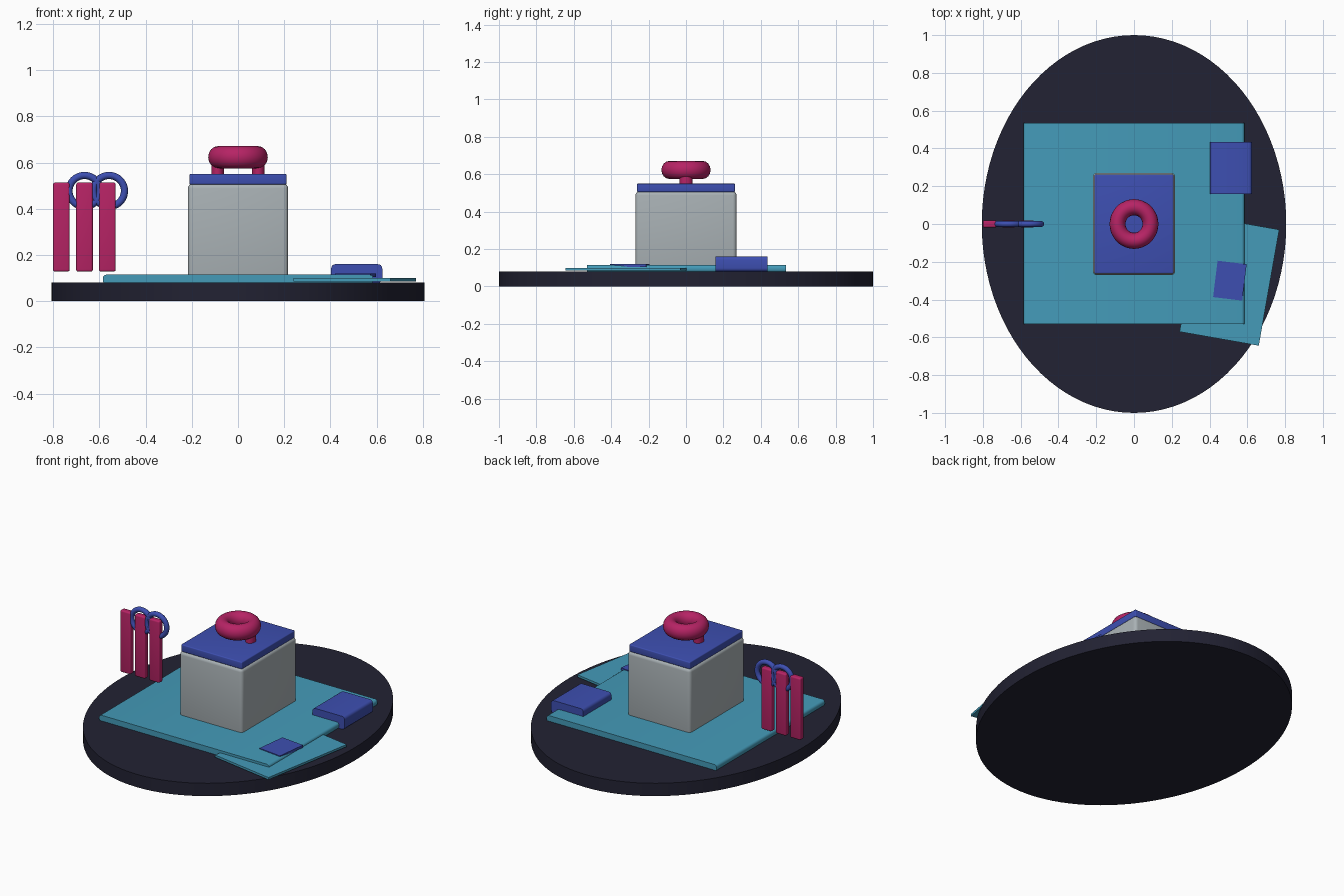
import bpy, bmesh, math

if "Cube" in bpy.data.objects:
    bpy.data.objects.remove(bpy.data.objects["Cube"])

def material(name, rgb):
    m = bpy.data.materials.new(name)
    m.diffuse_color = (*rgb, 1)
    m.use_nodes = True
    m.node_tree.nodes["Principled BSDF"].inputs["Base Color"].default_value = m.diffuse_color
    return m

NAVY = material("dark_navy", (0.016, 0.016, 0.033))
TEAL = material("teal", (0.058, 0.328, 0.485))
GREY = material("light_grey", (0.40, 0.445, 0.465))
BLUE = material("royal_blue", (0.047, 0.078, 0.44))
RED = material("raspberry", (0.47, 0.017, 0.13))

def finish(name, mat):
    ob = bpy.context.object
    ob.name = name
    ob.data.materials.append(mat)
    bpy.ops.object.shade_smooth_by_angle(angle=math.radians(35))
    return ob

def box(name, mat, lo, hi, bevel=0, axes=(0, 1, 2), turn=0):
    """Box between two corners; bevels only edges running along the given axes."""
    bpy.ops.mesh.primitive_cube_add(size=1, location=[(a + b) / 2 for a, b in zip(lo, hi)],
                                    rotation=(0, 0, turn))
    ob = bpy.context.object
    bm = bmesh.new()
    bm.from_mesh(ob.data)
    bmesh.ops.scale(bm, vec=[b - a for a, b in zip(lo, hi)], verts=bm.verts)
    if bevel:
        edges = [e for e in bm.edges
                 if any(abs(e.verts[0].co[i] - e.verts[1].co[i]) > 1e-4 for i in axes)]
        bmesh.ops.bevel(bm, geom=edges, offset=bevel, segments=4, profile=0.5, affect='EDGES')
    bm.to_mesh(ob.data)
    bm.free()
    return finish(name, mat)

def cylinder(name, mat, rx, ry, x, z0, z1, sides):
    bpy.ops.mesh.primitive_cylinder_add(vertices=sides, radius=1, depth=1, location=(x, 0, (z0 + z1) / 2))
    bpy.context.object.scale = (rx, ry, z1 - z0)
    bpy.ops.object.transform_apply(location=False, rotation=False)
    return finish(name, mat)

def ring(name, mat, loc, major, minor, tilt=0):
    bpy.ops.mesh.primitive_torus_add(location=loc, rotation=(tilt, 0, 0), major_radius=major,
                                     minor_radius=minor, major_segments=48, minor_segments=16)
    return finish(name, mat)

# Oval base and flat mat
cylinder("oval_base", NAVY, 0.806, 1.0, 0, 0, 0.08, 96)
box("flat_mat", TEAL, (-0.585, -0.53, 0.075), (0.585, 0.535, 0.115), 0.016, axes=(1,))

# Container with lid and ring handle
box("container", GREY, (-0.217, -0.27, 0.09), (0.217, 0.27, 0.508), 0.02)
box("lid", BLUE, (-0.21, -0.262, 0.505), (0.21, 0.262, 0.55), 0.006)
for side, x in (("left", -0.088), ("right", 0.088)):
    cylinder("handle_post_" + side, RED, 0.027, 0.034, x, 0.545, 0.61, 24)
handle = ring("handle_ring", RED, (0, 0, 0.623), 0.087, 0.042)
handle.scale.y, handle.scale.z = 1.02, 1.14

# Block resting on the mat edge
box("side_block", BLUE, (0.403, 0.158, 0.08), (0.624, 0.435, 0.16), 0.018, axes=(1,))

# Turned card with a small patch
box("card", TEAL, (0.292, -0.612, 0.086), (0.718, 0.012, 0.1), turn=math.radians(-10))
box("patch", BLUE, (0.43, -0.397, 0.105), (0.585, -0.203, 0.12), turn=math.radians(-7))

# Hanging strips and linked rings
for i, x in enumerate((-0.764, -0.664, -0.565)):
    box(f"strip_{i + 1}", RED, (x - 0.036, -0.019, 0.128), (x + 0.036, 0.019, 0.513), 0.009)
for i, x in enumerate((-0.664, -0.558)):
    ring(f"strip_ring_{i + 1}", BLUE, (x, 0, 0.477), 0.067, 0.0155, math.pi / 2)
